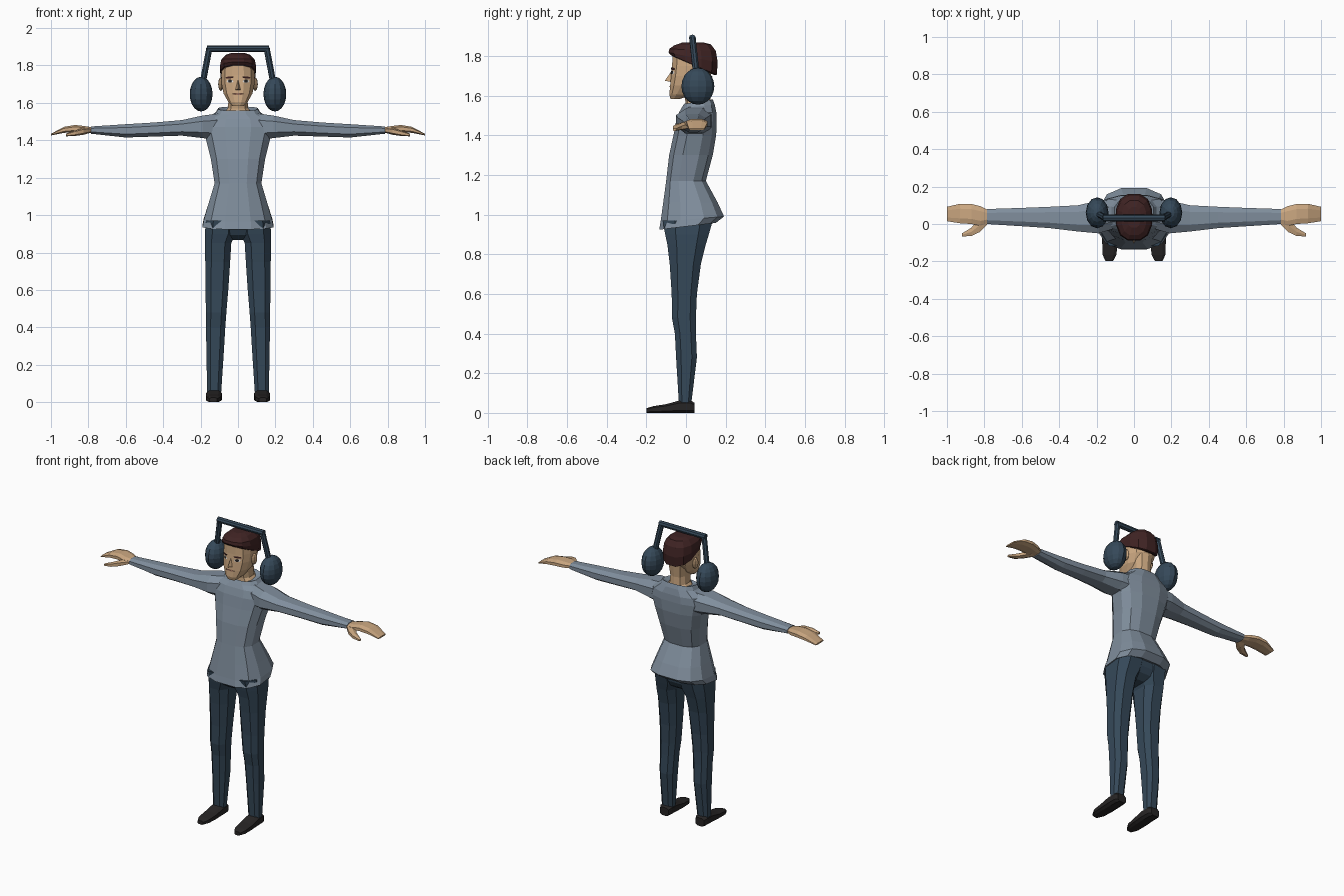
import bpy, bmesh, math
from mathutils import Vector, Matrix
from mathutils.bvhtree import BVHTree


def material(name, *rgb):
    m = bpy.data.materials.new(name)
    m.diffuse_color = (*rgb, 1)
    return m


SHIRT = material("grey_blue", 0.215, 0.27, 0.335)
NAVY = material("navy", 0.036, 0.066, 0.10)
SKIN = material("skin", 0.60, 0.39, 0.22)
HAIR = material("dark_brown", 0.05, 0.017, 0.017)
SHOE = material("charcoal", 0.02, 0.018, 0.018)
LIPS = material("lip_brown", 0.30, 0.15, 0.10)
WHITE = material("eye_white", 0.7, 0.7, 0.68)


def finish(name, bm, mat):
    bmesh.ops.recalc_face_normals(bm, faces=bm.faces)
    me = bpy.data.meshes.new(name)
    bm.to_mesh(me)
    bm.free()
    me.materials.append(mat)
    ob = bpy.data.objects.new(name, me)
    bpy.context.collection.objects.link(ob)
    return ob


def oval(axis, t, u0, u1, v0, v1, n=10, p=0.8, slope=0.0):
    """Squarish ring across an axis; slope tilts it along v."""
    k = math.cos(math.pi / n) ** p
    pts = []
    for i in range(n):
        a = 2 * math.pi * (i + 0.5) / n
        c, s = math.cos(a), math.sin(a)
        u = (u0 + u1) / 2 + (u1 - u0) / 2 * math.copysign(abs(c) ** p, c) / k
        v = (v0 + v1) / 2 + (v1 - v0) / 2 * math.copysign(abs(s) ** p, s) / k
        w = t + slope * v
        pts.append({"z": (u, v, w), "x": (w, u, v), "y": (u, w, v)}[axis])
    return pts


def loft(name, axis, rows, mat, n=10, p=0.8, side=1):
    """Skin rows of (t, u0, u1, v0, v1[, slope]) with capped ends."""
    bm = bmesh.new()
    rings = []
    for r in rows:
        pts = oval(axis, *r[:5], n=n, p=p, slope=r[5] if len(r) > 5 else 0)
        rings.append([bm.verts.new((side * x, y, z)) for x, y, z in pts])
    for a, b in zip(rings, rings[1:]):
        for i in range(n):
            bm.faces.new((a[i], a[(i + 1) % n], b[(i + 1) % n], b[i]))
    bm.faces.new(rings[0])
    bm.faces.new(rings[-1])
    return finish(name, bm, mat)


def body(rows):
    """Rows symmetric in x: (z, rx, y0, y1[, slope])."""
    return [(r[0], -r[1], r[1], *r[2:]) for r in rows]


def ball(name, centre, radii, mat, u=10, v=8):
    bm = bmesh.new()
    bmesh.ops.create_uvsphere(bm, u_segments=u, v_segments=v, radius=1,
                              matrix=Matrix.LocRotScale(Vector(centre), None, Vector(radii)))
    return finish(name, bm, mat)


def rod(name, a, b, r, mat):
    a, b = Vector(a), Vector(b)
    d = b - a
    bm = bmesh.new()
    bmesh.ops.create_cone(bm, cap_ends=True, segments=8, radius1=r, radius2=r, depth=d.length,
                          matrix=Matrix.Translation((a + b) / 2) @ d.to_track_quat("Z", "Y").to_matrix().to_4x4())
    return finish(name, bm, mat)


# Sweater body with flared hem and open collar
loft("sweater", "z", body([
    (0.955, 0.165, -0.115, 0.12, 0.12),
    (0.94, 0.19, -0.135, 0.15, 0.12),
    (0.975, 0.183, -0.128, 0.192, 0.08),
    (1.06, 0.158, -0.115, 0.16),
    (1.17, 0.125, -0.10, 0.10),
    (1.30, 0.145, -0.085, 0.135),
    (1.40, 0.17, -0.063, 0.152),
    (1.47, 0.19, -0.05, 0.155),
    (1.515, 0.175, -0.035, 0.153),
    (1.54, 0.12, -0.022, 0.145, 0.1),
    (1.56, 0.105, -0.01, 0.135, 0.15),
    (1.545, 0.06, 0.005, 0.12, 0.15)]), SHIRT, n=12, p=0.75)

# Pelvis of the trousers
loft("trouser_top", "z", body([
    (0.99, 0.16, -0.11, 0.13), (0.93, 0.172, -0.108, 0.12),
    (0.895, 0.13, -0.09, 0.10), (0.868, 0.05, -0.05, 0.06)]), NAVY, n=12, p=0.7)

# Neck and head
loft("neck", "z", body([
    (1.53, 0.085, 0.0, 0.128, 0.1), (1.57, 0.055, 0.0, 0.122),
    (1.62, 0.05, -0.01, 0.12), (1.70, 0.06, -0.01, 0.13)]), SKIN)
head = loft("head", "z", body([
    (1.583, 0.03, -0.078, -0.03), (1.605, 0.052, -0.084, 0.03),
    (1.65, 0.077, -0.08, 0.09), (1.70, 0.088, -0.075, 0.125),
    (1.75, 0.09, -0.07, 0.14), (1.80, 0.086, -0.068, 0.14),
    (1.845, 0.06, -0.045, 0.11)]), SKIN, n=12, p=0.8)

# Hair cap, low at the nape and high on the brow
loft("hair", "z", body([
    (1.768, 0.085, -0.068, 0.145, -0.45),
    (1.772, 0.094, -0.080, 0.155, -0.43),
    (1.80, 0.096, -0.088, 0.160, -0.20),
    (1.832, 0.089, -0.084, 0.150, -0.04),
    (1.855, 0.065, -0.06, 0.125, 0.03),
    (1.867, 0.035, -0.02, 0.09)]), HAIR, n=12)

# Nose wedge
bm = bmesh.new()
v = [bm.verts.new(c) for c in ((0, -0.072, 1.725), (-0.018, -0.07, 1.668),
                               (0.018, -0.07, 1.668), (0, -0.107, 1.675), (0, -0.06, 1.69))]
for f in ((0, 1, 3), (0, 3, 2), (1, 2, 3), (0, 4, 1), (0, 2, 4), (1, 4, 2)):
    bm.faces.new([v[i] for i in f])
finish("nose", bm, SKIN)

# Painted face details, laid onto the head surface
hm = bmesh.new()
hm.from_mesh(head.data)
tree = BVHTree.FromBMesh(hm)


def plate(name, cx, cz, rx, rz, mat, lift, tilt=0.0, n=8):
    bm = bmesh.new()

    def on_head(x, z):
        y = tree.ray_cast(Vector((x, -1, z)), Vector((0, 1, 0)))[0].y
        return bm.verts.new((x, y - lift, z))
    mid = on_head(cx, cz)
    rim = []
    for i in range(n):
        a = 2 * math.pi * i / n
        x = rx * math.cos(a)
        rim.append(on_head(cx + x, cz + rz * math.sin(a) + tilt * x))
    for i in range(n):
        bm.faces.new((mid, rim[i], rim[(i + 1) % n]))
    finish(name, bm, mat)


plate("mouth", 0, 1.648, 0.032, 0.006, LIPS, 0.004)

for side, tag in ((1, "left"), (-1, "right")):
    # Eyes, brows and ears
    plate(tag + "_eye", side * 0.043, 1.716, 0.018, 0.009, WHITE, 0.003)
    plate(tag + "_pupil", side * 0.043, 1.717, 0.011, 0.009, SHOE, 0.005)
    plate(tag + "_brow", side * 0.045, 1.736, 0.023, 0.006, HAIR, 0.005, -0.1 * side)
    ball(tag + "_ear", (side * 0.092, 0.035, 1.70), (0.014, 0.025, 0.036), SKIN, 8, 6)

    # Sleeve
    loft(tag + "_sleeve", "x", [
        (0.09, -0.02, 0.135, 1.40, 1.545), (0.19, -0.05, 0.125, 1.412, 1.532),
        (0.30, -0.04, 0.10, 1.425, 1.508), (0.45, -0.022, 0.092, 1.42, 1.495),
        (0.60, -0.012, 0.086, 1.415, 1.486), (0.785, 0.0, 0.08, 1.435, 1.474)],
        SHIRT, n=8, side=side)

    # Hand and thumb
    loft(tag + "_hand", "x", [
        (0.77, 0.012, 0.07, 1.442, 1.468), (0.82, -0.01, 0.095, 1.44, 1.476),
        (0.87, 0.0, 0.107, 1.443, 1.482), (0.93, 0.004, 0.108, 1.44, 1.472),
        (1.0, 0.015, 0.092, 1.426, 1.435)], SKIN, n=8, side=side)
    loft(tag + "_thumb", "x", [
        (0.785, -0.002, 0.04, 1.442, 1.465), (0.825, -0.043, 0.03, 1.432, 1.465),
        (0.87, -0.065, -0.02, 1.425, 1.452), (0.92, -0.066, -0.05, 1.422, 1.435)],
        SKIN, n=6, side=side)

    # Trouser leg
    loft(tag + "_trouser_leg", "z", [
        (0.97, 0.005, 0.172, -0.118, 0.135), (0.90, 0.012, 0.177, -0.105, 0.115),
        (0.85, 0.036, 0.177, -0.094, 0.10), (0.75, 0.042, 0.175, -0.082, 0.075),
        (0.60, 0.052, 0.173, -0.072, 0.055), (0.48, 0.062, 0.172, -0.071, 0.05),
        (0.40, 0.068, 0.171, -0.056, 0.05), (0.28, 0.075, 0.169, -0.05, 0.055),
        (0.05, 0.09, 0.165, -0.036, 0.027)], NAVY, n=8, p=0.75, side=side)

    # Shoe
    loft(tag + "_shoe", "y", [
        (0.042, 0.098, 0.158, 0.0, 0.052), (0.02, 0.088, 0.168, 0.0, 0.064),
        (-0.035, 0.086, 0.17, 0.0, 0.062), (-0.10, 0.088, 0.17, 0.0, 0.044),
        (-0.165, 0.094, 0.168, 0.0, 0.034), (-0.198, 0.112, 0.152, 0.0, 0.024)],
        SHOE, n=8, p=0.6, side=side)

    # Headphone cup and arm
    ball(tag + "_ear_cup", (side * 0.197, 0.06, 1.647), (0.061, 0.083, 0.093), NAVY, 12, 10)
    rod(tag + "_headphone_arm", (side * 0.19, 0.053, 1.70), (side * 0.153, 0.032, 1.893), 0.017, NAVY)

# Headphone crossbar
rod("headphone_band", (-0.165, 0.032, 1.89), (0.165, 0.032, 1.89), 0.018, NAVY)
hm.free()
